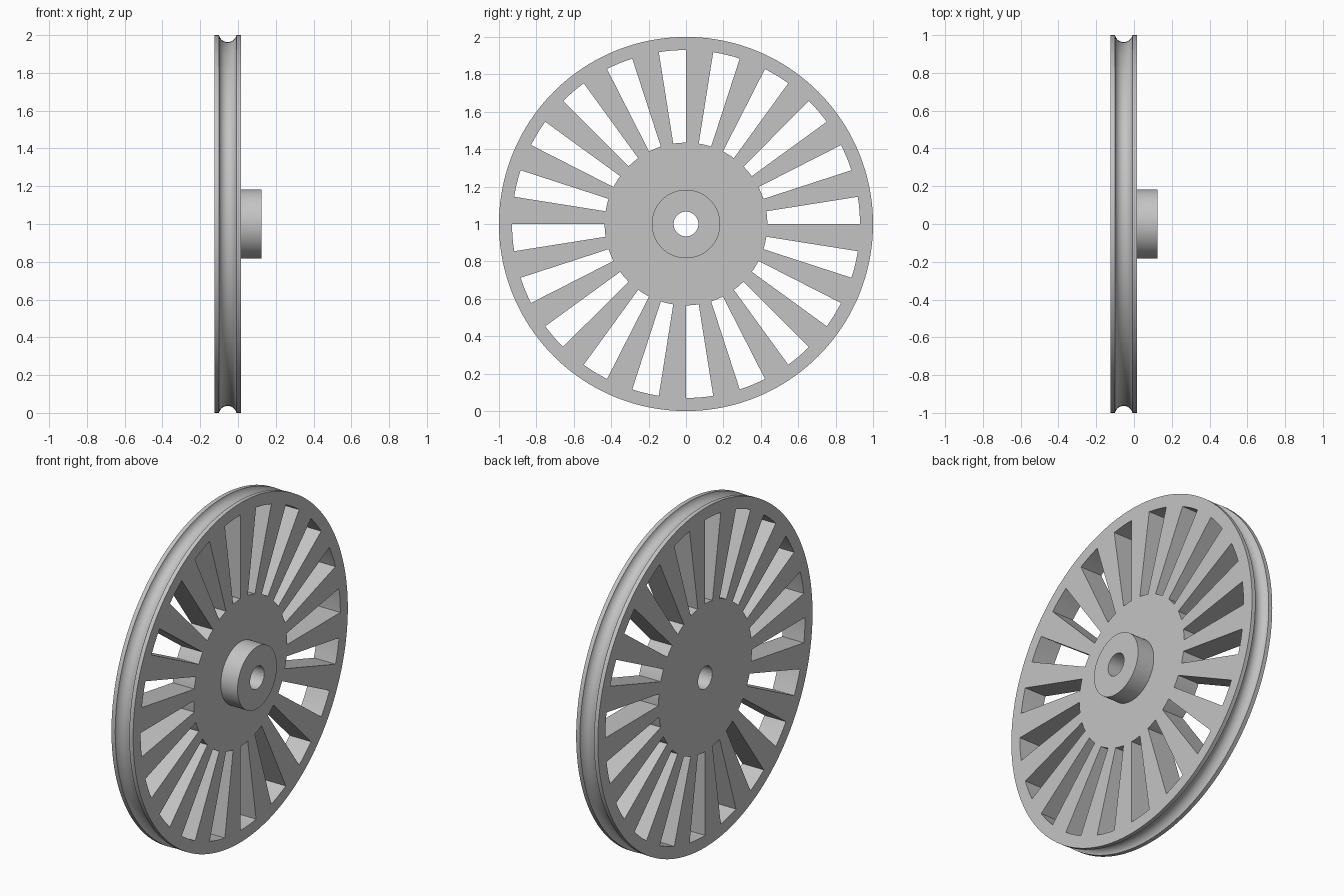
import bpy
import bmesh
from math import cos, sin, pi, sqrt

cube = bpy.data.objects.get("Cube")
if cube:
    bpy.data.objects.remove(cube)

# Dimensions: the axle runs along x
BACK, FACE, HUB_END = -0.125, 0.016, 0.125
BORE, HUB, WEB, RIM, OUTER = 0.066, 0.183, 0.435, 0.93, 1.0
SLOTS, STEPS = 20, 4            # each slot and each spoke spans STEPS segments
SEGMENTS = SLOTS * STEPS * 2

# Rope groove as a circular arc across the rim
middle, half, depth = (BACK + FACE) / 2, 0.046, 0.037
arc_r = (half ** 2 + depth ** 2) / (2 * depth)
groove = []
for i in range(17):
    u = half * cos(pi * i / 16)
    groove.append((middle + u, OUTER - depth + arc_r - sqrt(arc_r ** 2 - u ** 2)))

# Closed cross-section (x, radius): bore, hub, front face, grooved rim, back face
profile = [(BACK, BORE), (HUB_END, BORE), (HUB_END, HUB), (FACE, HUB),
           (FACE, WEB), (FACE, RIM), (FACE, OUTER)]
profile += groove + [(BACK, OUTER), (BACK, RIM), (BACK, WEB)]
front_web, front_rim = 4, 5
back_rim, back_web = len(profile) - 2, len(profile) - 1

bm = bmesh.new()
rings = []
for x, r in profile:
    ring = []
    for s in range(SEGMENTS):
        a = 2 * pi * s / SEGMENTS
        ring.append(bm.verts.new((x, r * cos(a), 1 + r * sin(a))))
    rings.append(ring)


def in_slot(s):
    return (s // STEPS) % 2 == 0


def strip(a, b, keep=lambda s: True):
    """Join two rings with quads on the kept segments."""
    for s in range(SEGMENTS):
        if keep(s):
            t = (s + 1) % SEGMENTS
            bm.faces.new((rings[a][s], rings[a][t], rings[b][t], rings[b][s]))


# Revolved surface, left open where the slots pass through
for i in range(len(profile)):
    j = (i + 1) % len(profile)
    if (i, j) in ((front_web, front_rim), (back_rim, back_web)):
        strip(i, j, lambda s: not in_slot(s))
    else:
        strip(i, j)

# Slot walls: inner and outer ends, then the spoke sides
strip(front_web, back_web, in_slot)
strip(front_rim, back_rim, in_slot)
for s in range(0, SEGMENTS, STEPS):
    bm.faces.new([rings[k][s] for k in (front_web, front_rim, back_rim, back_web)])

bmesh.ops.recalc_face_normals(bm, faces=bm.faces)
mesh = bpy.data.meshes.new("spoked_pulley_wheel")
bm.to_mesh(mesh)
bm.free()
wheel = bpy.data.objects.new("spoked_pulley_wheel", mesh)
bpy.context.collection.objects.link(wheel)

# Plain grey material
grey = bpy.data.materials.new("light_grey")
grey.use_nodes = True
colour = (0.55, 0.55, 0.55, 1)
grey.diffuse_color = colour
grey.node_tree.nodes["Principled BSDF"].inputs["Base Color"].default_value = colour
mesh.materials.append(grey)

# Smooth round surfaces with crisp edges
bpy.ops.object.select_all(action="DESELECT")
wheel.select_set(True)
bpy.context.view_layer.objects.active = wheel
bpy.ops.object.shade_smooth_by_angle(angle=pi / 6)
